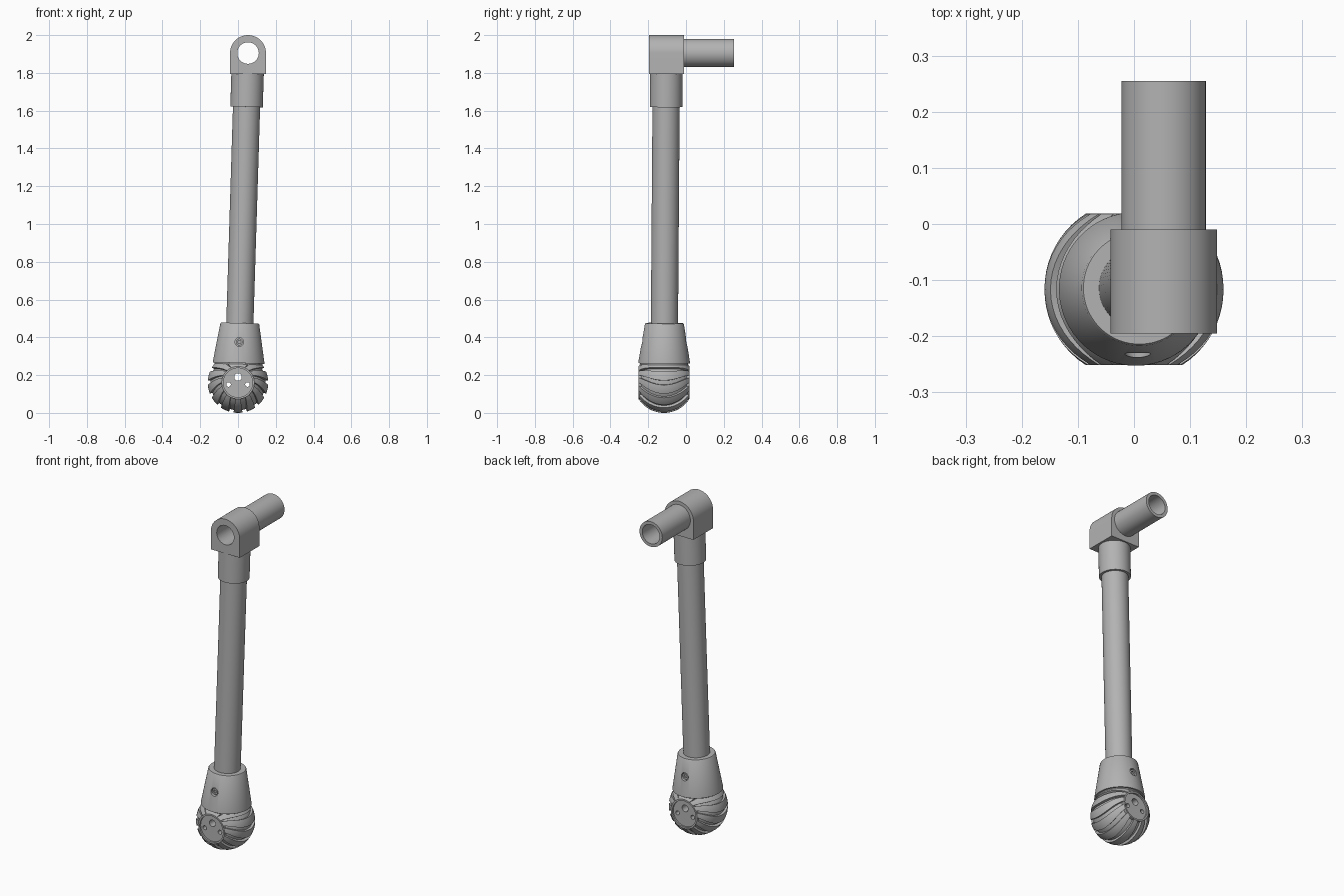
import bpy, bmesh
from math import sin, cos, pi, radians
from mathutils import Vector, Matrix

if "Cube" in bpy.data.objects:
    bpy.data.objects.remove(bpy.data.objects["Cube"])

grey = bpy.data.materials.new("plain grey")
grey.use_nodes = True
grey.diffuse_color = (0.45, 0.45, 0.45, 1)
grey.node_tree.nodes["Principled BSDF"].inputs["Base Color"].default_value = grey.diffuse_color

BALL_R = 0.16
FLAT = 0.135
FOOT = Vector((0, -0.1165, BALL_R))
AXIS = Vector((0.031, 0.0075, 1))
EYE = Vector((0.053, -0.1025, 1.905))
LEAN = AXIS.to_track_quat('Z', 'Y').to_matrix().to_4x4()
ALONG_Y = Matrix.Rotation(radians(-90), 4, 'X')


def on_axis(z):
    """Point on the leaning leg axis at height z."""
    return FOOT + AXIS * (z - FOOT.z)


def finish(name, bm, matrix=Matrix()):
    bmesh.ops.remove_doubles(bm, verts=bm.verts, dist=1e-5)
    bmesh.ops.recalc_face_normals(bm, faces=bm.faces)
    bm.transform(matrix)
    mesh = bpy.data.meshes.new(name)
    bm.to_mesh(mesh)
    bm.free()
    mesh.materials.append(grey)
    obj = bpy.data.objects.new(name, mesh)
    bpy.context.collection.objects.link(obj)
    return obj


def lathe(name, profile, matrix, sides=64):
    """Revolve a closed (radius, height) outline around local z."""
    bm = bmesh.new()
    rings = [[bm.verts.new((r * cos(2 * pi * i / sides), r * sin(2 * pi * i / sides), z))
              for i in range(sides)] for r, z in profile]
    for k, ring in enumerate(rings):
        nxt = rings[(k + 1) % len(rings)]
        if profile[k][0] == 0 and profile[(k + 1) % len(rings)][0] == 0:
            continue
        for i in range(sides):
            j = (i + 1) % sides
            bm.faces.new((ring[i], ring[j], nxt[j], nxt[i]))
    return finish(name, bm, matrix)


def rod(name, radius, low, high, matrix, sides=48):
    return lathe(name, [(0, low), (radius, low), (radius, high), (0, high)], matrix, sides)


def select(obj):
    bpy.ops.object.select_all(action='DESELECT')
    obj.select_set(True)
    bpy.context.view_layer.objects.active = obj


def cut(obj, cutter):
    mod = obj.modifiers.new("cut", 'BOOLEAN')
    mod.operation = 'DIFFERENCE'
    mod.solver = 'EXACT'
    mod.object = cutter
    select(obj)
    bpy.ops.object.modifier_apply(modifier=mod.name)
    bpy.data.objects.remove(cutter)


def lean_rod(name, radius, low, high):
    base = Matrix.Translation(on_axis(low)) @ LEAN
    return rod(name, radius, 0, high - low, base, 64)


# Leg and upper collar
parts = [lean_rod("leg_tube", 0.072, 0.42, 1.7),
         lean_rod("upper_collar", 0.086, 1.62, 1.82)]

# Tapered socket above the foot, with a lip around its lower edge
socket = lathe("foot_socket",
               [(0, 0), (0.127, 0), (0.127, 0.008), (0.137, 0.008), (0.136, 0.018),
                (0.103, 0.216), (0.1, 0.22), (0, 0.22)],
               Matrix.Translation(on_axis(0.255)) @ LEAN)
for side, label in ((-1, "front"), (1, "back")):
    place = Matrix.Translation(on_axis(0.375)) @ Matrix.Rotation(side * radians(-90), 4, 'X')
    cut(socket, rod("bore_cutter", 0.023, 0.1, 0.16, place, 32))
    screw = rod(label + "_screw", 0.018, 0.095, 0.112, place, 32)
    cut(screw, rod("hex_cutter", 0.01, 0.104, 0.13, place, 6))
    parts.append(screw)
parts.append(socket)

# Foot core: a wide ball with recessed flat sides
core_r = 0.146
arc = [(core_r * cos(radians(a)), core_r * sin(radians(a))) for a in range(-54, 55, 6)]
core = lathe("foot_core",
             [(0, -0.125), (0.077, -0.125), (0.077, -FLAT), (0.0865, -FLAT)] + arc +
             [(0.0865, FLAT), (0.077, FLAT), (0.077, 0.125), (0, 0.125)],
             Matrix.Translation(FOOT) @ ALONG_Y)
for x, z, r in ((0, 0.19, 0.02), (-0.05, 0.15, 0.012), (0.05, 0.15, 0.012)):
    spot = Matrix.Translation((x, FOOT.y, z)) @ ALONG_Y
    cut(core, rod("hole_cutter", r, -0.3, 0.3, spot, 24))
parts.append(core)

# Curved tread lugs around the foot
LUGS, ROWS, COLS = 14, 20, 4
MAX_LAT = radians(57.3)


def tread_point(middle, u, v, radius):
    angle = middle + 0.4 * sin(middle) * u * u + 0.3 * (v - 0.5)
    lat = u * MAX_LAT
    return FOOT + radius * Vector((cos(lat) * sin(angle), sin(lat), -cos(lat) * cos(angle)))


bm = bmesh.new()
for n in range(LUGS):
    middle = 2 * pi * (n - LUGS // 2 + 1) / LUGS
    skins = [[[bm.verts.new(tread_point(middle, 2 * i / ROWS - 1, j / COLS, radius))
               for j in range(COLS + 1)] for i in range(ROWS + 1)]
             for radius in (0.14, BALL_R)]
    low, top = skins
    for skin in skins:
        for i in range(ROWS):
            for j in range(COLS):
                bm.faces.new((skin[i][j], skin[i + 1][j], skin[i + 1][j + 1], skin[i][j + 1]))
    for j in (0, COLS):
        for i in range(ROWS):
            bm.faces.new((low[i][j], low[i + 1][j], top[i + 1][j], top[i][j]))
    for i in (0, ROWS):
        for j in range(COLS):
            bm.faces.new((low[i][j], low[i][j + 1], top[i][j + 1], top[i][j]))
parts.append(finish("foot_tread", bm))

# Arched block at the top, bored through
bm = bmesh.new()
half, back = 0.095, 0.0925
outline = [(-half, -0.11)] + [(-half * cos(pi * i / 32), half * sin(pi * i / 32))
                              for i in range(33)] + [(half, -0.11)]
face = bm.faces.new([bm.verts.new((x, -back, z)) for x, z in outline])
grown = bmesh.ops.extrude_face_region(bm, geom=[face])["geom"]
bmesh.ops.translate(bm, vec=(0, 2 * back, 0),
                    verts=[g for g in grown if isinstance(g, bmesh.types.BMVert)])
block = finish("eye_block", bm, Matrix.Translation(EYE))
cut(block, rod("eye_cutter", 0.057, -0.3, 0.3, Matrix.Translation(EYE) @ ALONG_Y))
parts.append(block)

# Hollow pipe leaving the back of the block
parts.append(lathe("rear_pipe",
                   [(0.057, back), (0.075, back), (0.075, 0.3575), (0.057, 0.3575)],
                   Matrix.Translation(EYE) @ ALONG_Y))

for part in parts:
    select(part)
    bpy.ops.object.shade_smooth_by_angle(angle=radians(30))
